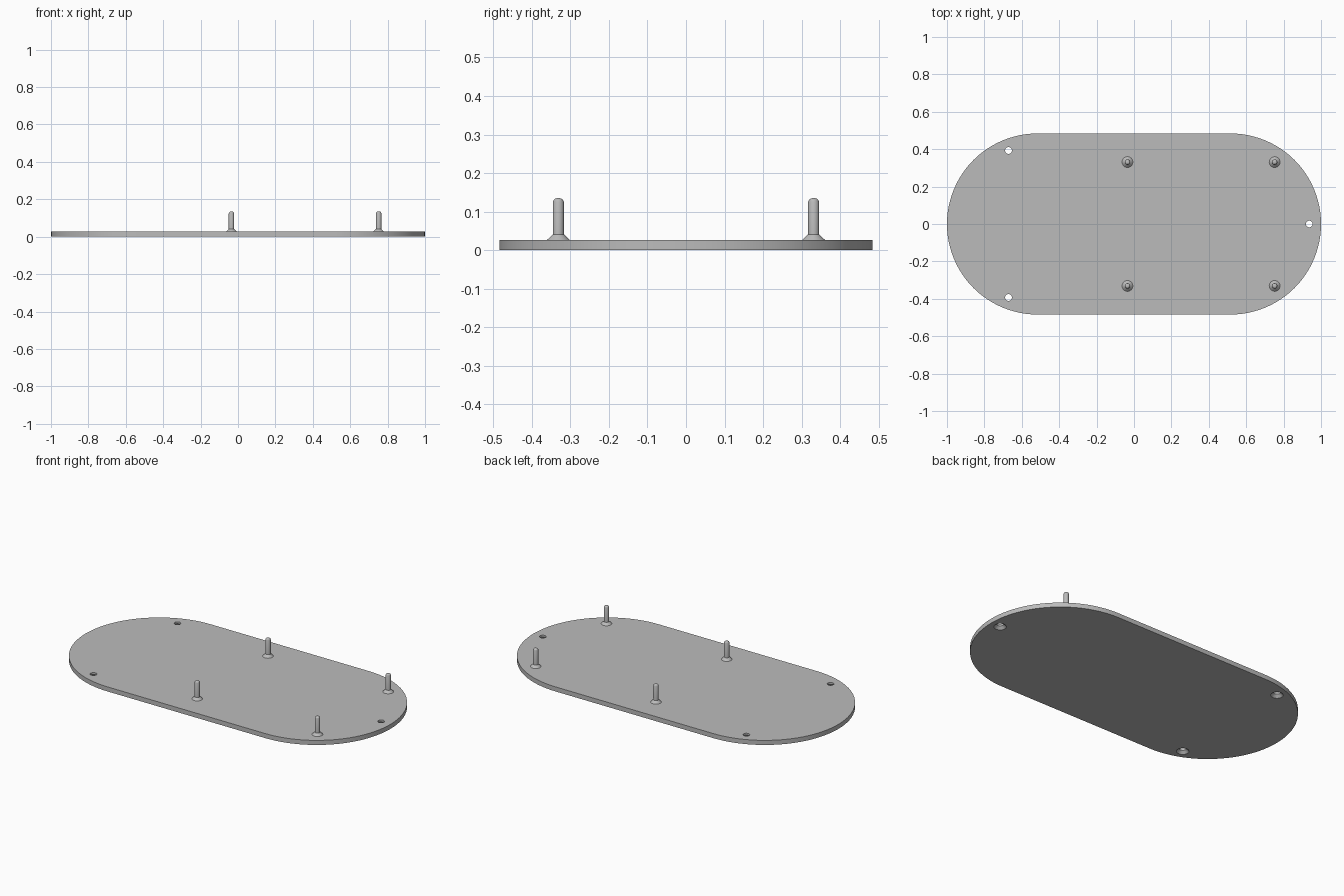
import bpy
import bmesh
from math import sin, cos, pi, radians

cube = bpy.data.objects.get("Cube")
if cube:
    bpy.data.objects.remove(cube, do_unlink=True)

HALF_WIDTH = 0.484
ARC_X = 1 - HALF_WIDTH
THICK = 0.027

grey = bpy.data.materials.new("plain grey")
grey.use_nodes = True
grey.diffuse_color = (0.5, 0.5, 0.5, 1)
grey.node_tree.nodes["Principled BSDF"].inputs["Base Color"].default_value = (0.5, 0.5, 0.5, 1)


def add_object(name, bm):
    bmesh.ops.recalc_face_normals(bm, faces=bm.faces)
    mesh = bpy.data.meshes.new(name)
    bm.to_mesh(mesh)
    bm.free()
    mesh.materials.append(grey)
    obj = bpy.data.objects.new(name, mesh)
    bpy.context.collection.objects.link(obj)
    return obj


def smooth(obj):
    bpy.ops.object.select_all(action="DESELECT")
    obj.select_set(True)
    bpy.context.view_layer.objects.active = obj
    bpy.ops.object.shade_smooth_by_angle(angle=radians(25))


def turned(name, profile, x, y, sides=32):
    """Closed solid of revolution from (radius, height) pairs."""
    bm = bmesh.new()
    rings = [[bm.verts.new((x + r * cos(2 * pi * i / sides), y + r * sin(2 * pi * i / sides), z))
              for i in range(sides)] for r, z in profile]
    for low, high in zip(rings, rings[1:]):
        for i in range(sides):
            j = (i + 1) % sides
            bm.faces.new((low[i], low[j], high[j], high[i]))
    bm.faces.new(rings[0][::-1])
    bm.faces.new(rings[-1])
    return add_object(name, bm)


# Base plate with two rounded ends
bm = bmesh.new()
steps = 48
outline = []
for side, start in ((1, -pi / 2), (-1, pi / 2)):
    for i in range(steps + 1):
        a = start + pi * i / steps
        outline.append(bm.verts.new((side * ARC_X + HALF_WIDTH * cos(a), HALF_WIDTH * sin(a), 0)))
face = bm.faces.new(outline)
top = bmesh.ops.extrude_face_region(bm, geom=[face])["geom"]
bmesh.ops.translate(bm, vec=(0, 0, THICK), verts=[v for v in top if isinstance(v, bmesh.types.BMVert)])
plate = add_object("base_plate", bm)

# Three screw holes, countersunk from below
hole_profile = [(0.036, -0.002), (0.034, 0), (0.018, 0.016), (0.018, THICK + 0.01)]
for x, y in ((-0.671, 0.393), (-0.671, -0.393), (0.937, 0)):
    cutter = turned("hole_cutter", hole_profile, x, y)
    cutter.hide_render = True
    cut = plate.modifiers.new("screw_hole", "BOOLEAN")
    cut.operation = "DIFFERENCE"
    cut.solver = "EXACT"
    cut.object = cutter
    bpy.context.view_layer.objects.active = plate
    bpy.ops.object.modifier_apply(modifier=cut.name)
    bpy.data.objects.remove(cutter, do_unlink=True)
smooth(plate)

# Four standing pegs with flared feet and tapered tips
peg_profile = [(0.029, THICK - 0.002), (0.029, THICK), (0.0145, 0.041), (0.0145, 0.125),
               (0.0125, 0.130), (0.008, 0.134), (0.004, 0.135)]
for end, x in (("middle", -0.035), ("left", 0.752)):
    for row, y in (("front", -0.331), ("back", 0.331)):
        smooth(turned(f"{row}_{end}_peg", peg_profile, x, y))
